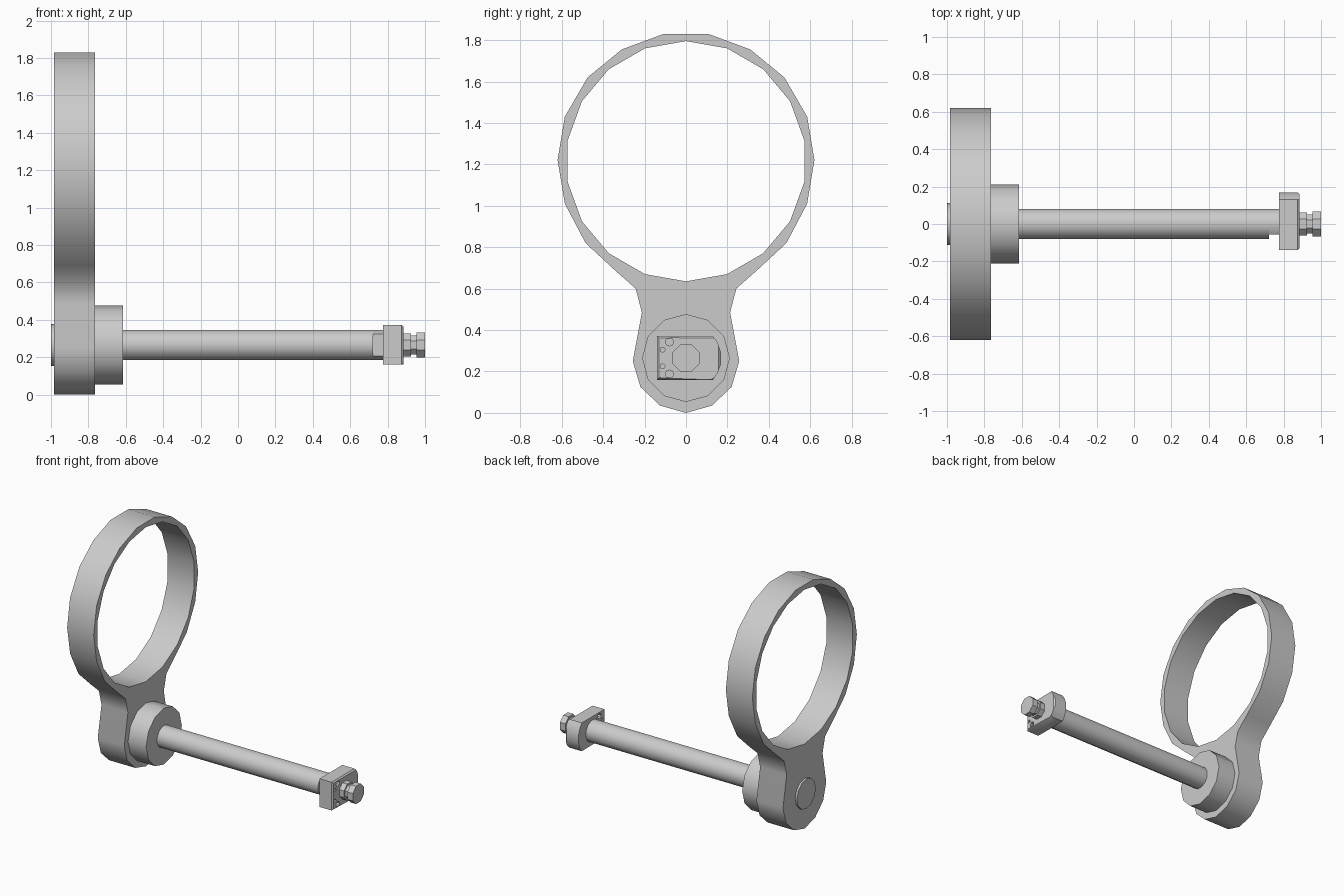
import bpy, bmesh, math

if "Cube" in bpy.data.objects:
    bpy.data.objects.remove(bpy.data.objects["Cube"])

AXIS = 0.265  # height of the shaft axis

metal = bpy.data.materials.new("light grey metal")
metal.use_nodes = True
colour = (0.6, 0.6, 0.6, 1)
metal.diffuse_color = colour
metal.node_tree.nodes["Principled BSDF"].inputs["Base Color"].default_value = colour


def ngon(r, n, y=0, z=AXIS, start=0):
    """Regular polygon in the y-z plane."""
    angles = [math.radians(start) + math.tau * i / n for i in range(n)]
    return [(y + r * math.cos(a), z + r * math.sin(a)) for a in angles]


def prism(name, x0, x1, loops, smooth=32, bevel=0):
    """Solid along x; the first loop is the outline, the others are holes."""
    bm = bmesh.new()
    for loop in loops:
        verts = [bm.verts.new((x0, y, z)) for y, z in loop]
        for a, b in zip(verts, verts[1:] + verts[:1]):
            bm.edges.new((a, b))
    bmesh.ops.triangle_fill(bm, edges=bm.edges[:], use_beauty=True, normal=(1, 0, 0))
    bmesh.ops.dissolve_limit(bm, angle_limit=0.001, verts=[], edges=bm.edges[:])
    grown = bmesh.ops.extrude_face_region(bm, geom=bm.faces[:], use_keep_orig=True)
    for v in grown["geom"]:
        if isinstance(v, bmesh.types.BMVert):
            v.co.x = x1
    bmesh.ops.recalc_face_normals(bm, faces=bm.faces[:])
    if bevel:
        outer = [e for e in bm.edges if e.calc_length() > 0.05
                 and abs(e.calc_face_angle(0)) > 0.5
                 and all(abs(v.co.x - x1) < 1e-5 for v in e.verts)]
        bmesh.ops.bevel(bm, geom=outer, offset=bevel, segments=1, affect="EDGES")
    mesh = bpy.data.meshes.new(name)
    bm.to_mesh(mesh)
    bm.free()
    mesh.materials.append(metal)
    ob = bpy.data.objects.new(name, mesh)
    bpy.context.collection.objects.link(ob)
    bpy.ops.object.select_all(action="DESELECT")
    ob.select_set(True)
    bpy.context.view_layer.objects.active = ob
    bpy.ops.object.shade_smooth_by_angle(angle=math.radians(smooth))
    return ob


# Ring flowing into a rounded lug
side = [(0.107, 1.83), (0.31, 1.755), (0.475, 1.62), (0.585, 1.43), (0.62, 1.22),
        (0.585, 1.01), (0.485, 0.82), (0.345, 0.69), (0.243, 0.6), (0.213, 0.485),
        (0.257, 0.25), (0.22, 0.125), (0.125, 0.035)]
outline = side + [(0, 0)] + [(-y, z) for y, z in reversed(side)]
prism("ring_and_lug", -0.985, -0.765, [outline, ngon(0.58, 18, z=1.215, start=90)], 40)

# Hub and end cap either side of the lug
prism("hub", -0.77, -0.615, [ngon(0.212, 12)])
prism("end_cap", -1.0, -0.98, [ngon(0.112, 12)])

# Shaft, with a flat on the front at its far end
prism("shaft", -0.62, 0.722, [ngon(0.083, 12, start=15)])
tip = [(max(y, -0.057), z) for y, z in ngon(0.083, 12, start=15)]
tip = [p for p in tip if p[0] > -0.0569 or abs(p[1] - AXIS) > 0.05]
prism("shaft_tip", 0.722, 0.78, [tip])

# Clamp block with a rounded end and four holes
block = [(-0.14, 0.16), (0.13, 0.16), (0.152, 0.19), (0.168, 0.235),
         (0.168, 0.295), (0.152, 0.34), (0.13, 0.372), (-0.14, 0.372)]
holes = [ngon(r, 8, y, AXIS + s * h)
         for s in (-1, 1) for r, y, h in ((0.02, -0.08, 0.078), (0.012, -0.113, 0.04))]
prism("clamp_block", 0.775, 0.885, [block] + holes, 32, 0.01)

# Bolt through the block
prism("bolt_washer", 0.88, 0.925, [ngon(0.067, 8, start=22.5)], 20)
prism("bolt_neck", 0.92, 0.96, [ngon(0.054, 8, start=22.5)], 20)
prism("bolt_head", 0.955, 1.0, [ngon(0.072, 8, start=22.5)], 20)
